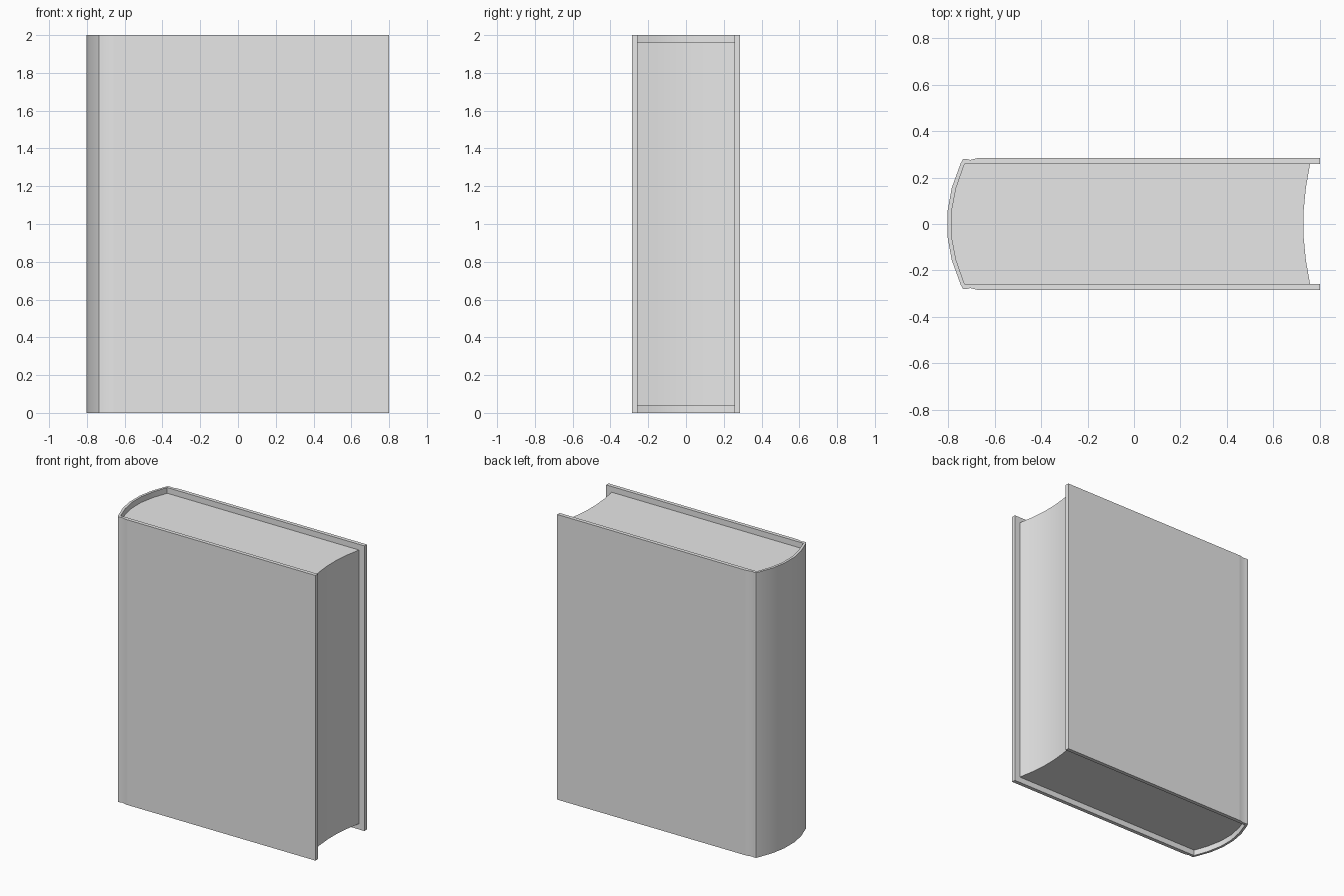
import bpy
import bmesh
import math

cube = bpy.data.objects.get("Cube")
if cube:
    bpy.data.objects.remove(cube, do_unlink=True)


def make_material(name, color):
    mat = bpy.data.materials.new(name)
    mat.use_nodes = True
    mat.diffuse_color = color
    mat.node_tree.nodes["Principled BSDF"].inputs["Base Color"].default_value = color
    return mat


def mirrored(half):
    """Reflect an open run of (x, y) points across y = 0."""
    return half + [(x, -y) for x, y in reversed(half)]


def extrude_profile(name, outline, bottom, top, mat):
    """Raise a closed outline into an upright solid."""
    bm = bmesh.new()
    base = bm.faces.new([bm.verts.new((x, y, bottom)) for x, y in outline])
    result = bmesh.ops.extrude_face_region(bm, geom=[base], use_keep_orig=True)
    raised = [v for v in result["geom"] if isinstance(v, bmesh.types.BMVert)]
    bmesh.ops.translate(bm, verts=raised, vec=(0, 0, top - bottom))
    bmesh.ops.recalc_face_normals(bm, faces=bm.faces)
    mesh = bpy.data.meshes.new(name)
    bm.to_mesh(mesh)
    bm.free()
    mesh.materials.append(mat)
    obj = bpy.data.objects.new(name, mesh)
    bpy.context.collection.objects.link(obj)
    bpy.ops.object.select_all(action='DESELECT')
    obj.select_set(True)
    bpy.context.view_layer.objects.active = obj
    bpy.ops.object.shade_smooth_by_angle(angle=math.radians(30))
    return obj


grey = make_material("light grey", (0.8, 0.8, 0.8, 1))

# Cover: boards, hinge grooves and rounded spine
outer_half = [(0.8, 0.285), (-0.655, 0.285), (-0.668, 0.285), (-0.705, 0.276),
              (-0.722, 0.28), (-0.737, 0.279), (-0.746, 0.262),
              (-0.785, 0.155), (-0.803, 0.055)]
inner_spine = [(-0.73, 0.258), (-0.766, 0.155), (-0.786, 0.052)]
inner = mirrored([(0.8, 0.258)] + inner_spine)
extrude_profile("cover", mirrored(outer_half) + inner[::-1], 0, 2, grey)

# Page block: rounded back against the spine, hollow fore edge
fore_edge = [(0.73, 0.052), (0.74, 0.155), (0.758, 0.258)]
extrude_profile("page_block", mirrored(fore_edge + inner_spine), 0.04, 1.96, grey)
